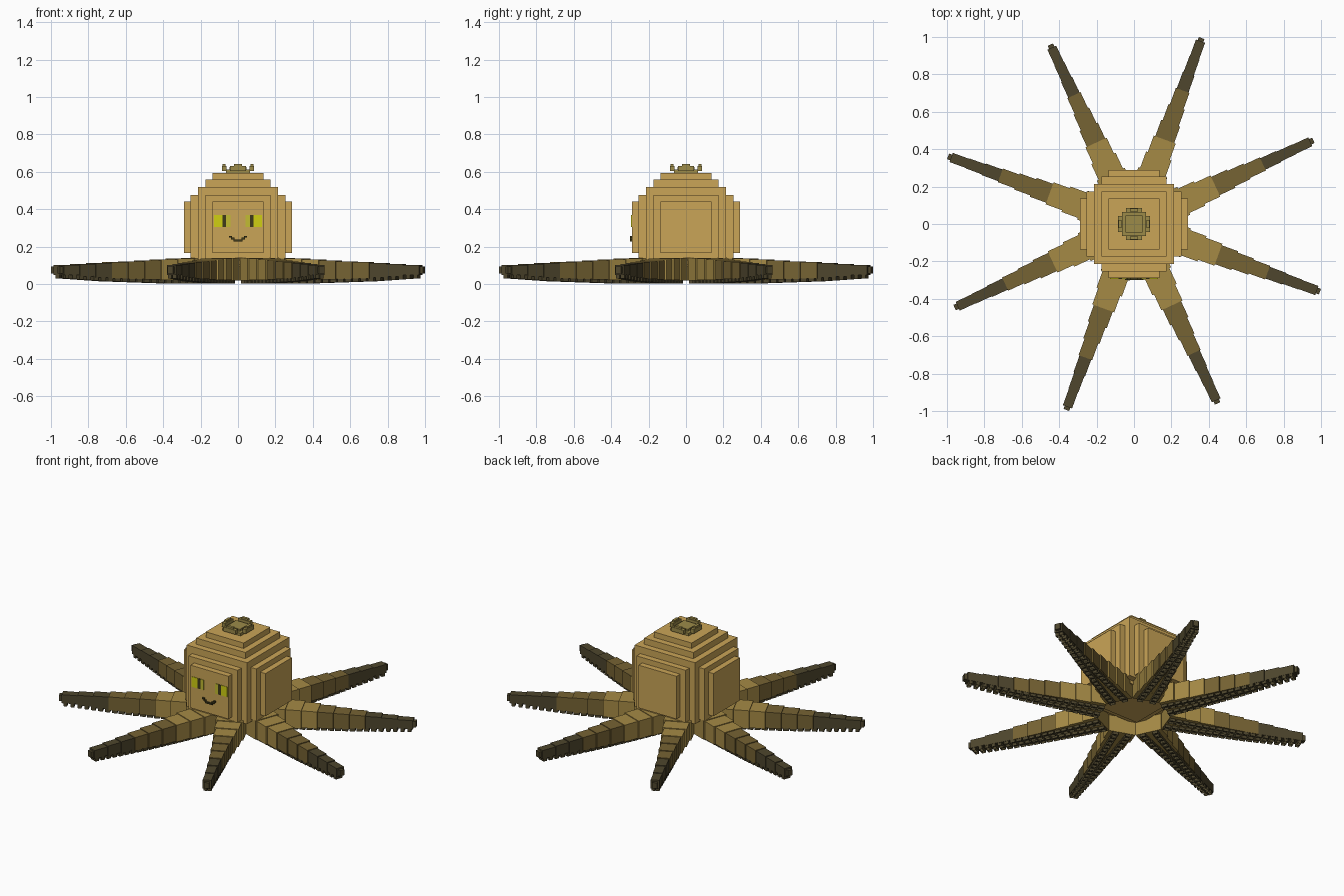
import bpy, bmesh, math
from mathutils import Matrix, Vector

if "Cube" in bpy.data.objects:
    bpy.data.objects.remove(bpy.data.objects["Cube"])


def material(name, r, g, b):
    m = bpy.data.materials.new(name)
    col = [((c / 255 + 0.055) / 1.055) ** 2.4 for c in (r, g, b)] + [1]
    m.use_nodes = True
    m.diffuse_color = col
    m.node_tree.nodes["Principled BSDF"].inputs["Base Color"].default_value = col
    return m


sand = material("sand", 202, 165, 87)
tan = material("tan", 165, 138, 69)
brown = material("brown", 118, 99, 51)
dark = material("dark_brown", 78, 70, 45)
olive = material("olive_tan", 156, 139, 73)
yellow = material("bright_yellow", 208, 208, 18)
gold = material("dull_yellow", 194, 188, 50)
black = material("dark_olive", 62, 58, 26)


def box(bm, lo, hi, mat=0):
    """Add an axis-aligned box between two corners and return its faces."""
    lo, hi = Vector(lo), Vector(hi)
    matrix = Matrix.Translation((lo + hi) / 2) @ Matrix.Diagonal((*(hi - lo), 1))
    verts = bmesh.ops.create_cube(bm, size=1, matrix=matrix)["verts"]
    faces = list({f for v in verts for f in v.link_faces})
    for f in faces:
        f.material_index = mat
    return faces


def block(bm, hx, hy, z0, z1):
    box(bm, (-hx, -hy, z0), (hx, hy, z1))


def to_mesh(bm, name, *mats):
    mesh = bpy.data.meshes.new(name)
    bm.to_mesh(mesh)
    bm.free()
    for m in mats:
        mesh.materials.append(m)
    return mesh


def place(mesh, name, angle=0):
    ob = bpy.data.objects.new(name, mesh)
    ob.rotation_euler.z = angle
    bpy.context.collection.objects.link(ob)
    return ob


# Stepped head: crossed blocks that approximate a rounded form
bm = bmesh.new()
for wide, narrow, z0, z1 in ((0.29, 0.135, 0.165, 0.44), (0.253, 0.175, 0.14, 0.475),
                             (0.215, 0.215, 0.125, 0.52), (0.175, 0.175, 0.105, 0.56),
                             (0.135, 0.135, 0.09, 0.595)):
    block(bm, wide, narrow, z0, z1)
    if wide != narrow:
        block(bm, narrow, wide, z0, z1)
place(to_mesh(bm, "head", sand), "head")

# Crown: low stepped base with four upright petals
bm = bmesh.new()
block(bm, 0.065, 0.065, 0.59, 0.612)
block(bm, 0.045, 0.045, 0.60, 0.625)
place(to_mesh(bm, "crown_base", olive), "crown_base")
bm = bmesh.new()
box(bm, (0.062, -0.042, 0.605), (0.085, 0.042, 0.632))
box(bm, (0.066, -0.022, 0.61), (0.083, 0.022, 0.643))
petal = to_mesh(bm, "crown_petal", olive)
for i in range(4):
    place(petal, f"crown_petal_{i + 1}", i * math.pi / 2)

# Eyes: thin plates with a bright outer part, a pupil and a dull inner strip
for side, name in ((-1, "right_eye"), (1, "left_eye")):
    bm = bmesh.new()
    for a, b, mat in ((0.04, 0.063, 1), (0.063, 0.084, 2), (0.084, 0.127, 0)):
        xs = sorted((side * a, side * b))
        box(bm, (xs[0], -0.293, 0.305), (xs[1], -0.288, 0.37), mat)
    place(to_mesh(bm, name, yellow, gold, black), name)

# Smile
bm = bmesh.new()
box(bm, (-0.025, -0.299, 0.228), (0.025, -0.289, 0.238))
for side in (-1, 1):
    for a, b, z in ((0.02, 0.038, 0.238), (0.032, 0.047, 0.248)):
        xs = sorted((side * a, side * b))
        box(bm, (xs[0], -0.299, z), (xs[1], -0.289, z + 0.01))
place(to_mesh(bm, "mouth", black), "mouth")


# Arm dimensions along its length, t from 0 at the root to 1 at the tip
R0, R1, SEGMENTS = 0.2, 1.04, 9


def half_width(t):
    return 0.026 + 0.056 * (1 - t) ** 1.5


def top_z(t):
    return 0.103 + 0.037 * (1 - t)


def bottom_z(t):
    return 0.02 + 0.028 * t * t


# One arm of shrinking segments, in three colour bands, with a rounded tip
bm = bmesh.new()
step = (R1 - R0) / SEGMENTS
for i in range(SEGMENTS):
    t = i / (SEGMENTS - 1)
    w, r = half_width(t), R0 + i * step
    box(bm, (r, -w, bottom_z(t)), (r + step, w, top_z(t)), i * 3 // SEGMENTS)
box(bm, (R1, -0.016, 0.057), (R1 + 0.018, 0.016, 0.094), 2)
arm = to_mesh(bm, "arm", tan, brown, dark)

# Two rows of hollow square suckers under the arm
bm = bmesh.new()
COUNT = 20
for i in range(COUNT):
    t = (i + 0.5) / COUNT
    r = R0 + t * (R1 - R0)
    w, z = half_width(t), bottom_z(t)
    size = min(0.017, w * 0.42)
    for side in (-1, 1):
        y = side * w * 0.5
        faces = box(bm, (r - size, y - size, z - 0.018), (r + size, y + size, z + 0.006))
        under = min(faces, key=lambda f: f.calc_center_median().z)
        bmesh.ops.inset_region(bm, faces=[under], thickness=size * 0.4, depth=0)
        for v in under.verts:
            v.co.z += 0.012
suckers = to_mesh(bm, "suckers", dark)

for i in range(8):
    angle = math.radians(25 + 45 * i)
    place(arm, f"arm_{i + 1}", angle)
    place(suckers, f"suckers_{i + 1}", angle)
